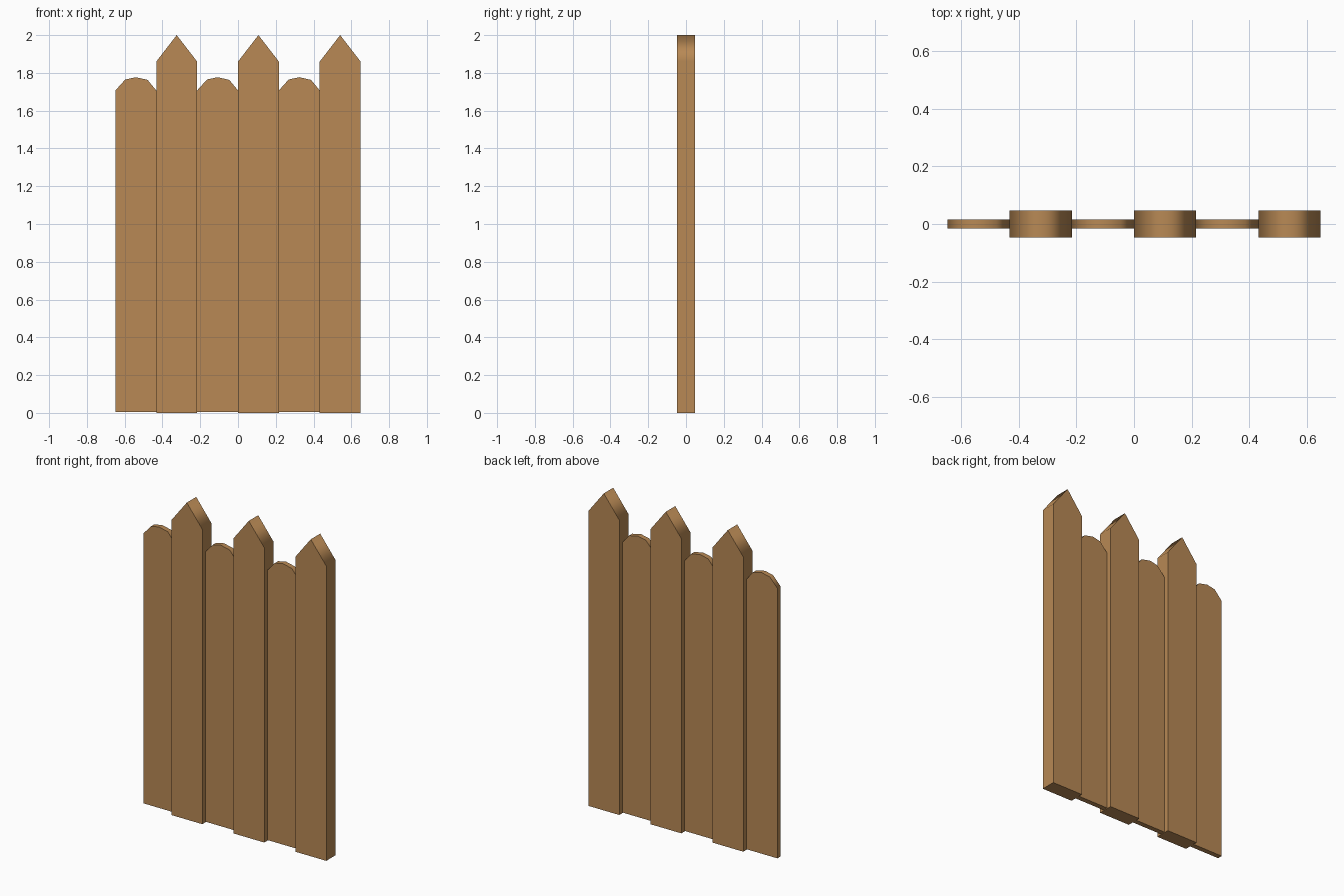
import bpy
import bmesh

if "Cube" in bpy.data.objects:
    bpy.data.objects.remove(bpy.data.objects["Cube"])

wood = bpy.data.materials.new("warm_wood")
wood.diffuse_color = (0.48, 0.25, 0.09, 1.0)
wood.use_nodes = True
wood.node_tree.nodes["Principled BSDF"].inputs["Base Color"].default_value = wood.diffuse_color

WIDTH = 1.298 / 6      # one plank
H = WIDTH / 2

# Outlines in local x, z
POINTED = [(-H, 0), (H, 0), (H, 1.86), (0, 2.0), (-H, 1.86)]
ROUNDED = [(-H, 0.004), (H, 0.004), (H, 1.707), (0.062, 1.763),
           (0, 1.777), (-0.056, 1.765), (-H, 1.707)]


def plank(name, outline, x, depth):
    """Extrude an outline through y; the rim is smooth, its borders sharp."""
    bm = bmesh.new()
    front = [bm.verts.new((px, -depth / 2, pz)) for px, pz in outline]
    back = [bm.verts.new((px, depth / 2, pz)) for px, pz in outline]
    bm.faces.new(front)
    bm.faces.new(back[::-1])
    n = len(outline)
    for i in range(n):
        j = (i + 1) % n
        face = bm.faces.new((front[j], front[i], back[i], back[j]))
        face.smooth = i != 0
    bmesh.ops.recalc_face_normals(bm, faces=bm.faces[:])
    for edge in bm.edges:
        edge.smooth = all(f.smooth for f in edge.link_faces)
    mesh = bpy.data.meshes.new(name)
    bm.to_mesh(mesh)
    bm.free()
    mesh.materials.append(wood)
    obj = bpy.data.objects.new(name, mesh)
    obj.location.x = x
    bpy.context.collection.objects.link(obj)
    # Straight sides keep flat shading, the cut tops blend into them
    mod = obj.modifiers.new("weighted_normals", 'WEIGHTED_NORMAL')
    mod.keep_sharp = True
    mod.weight = 90


# Alternate thin rounded planks with thick pointed ones
for i in range(6):
    x = (i - 2.5) * WIDTH
    if i % 2:
        plank(f"pointed_plank_{i // 2 + 1}", POINTED, x, 0.094)
    else:
        plank(f"rounded_plank_{i // 2 + 1}", ROUNDED, x, 0.032)
